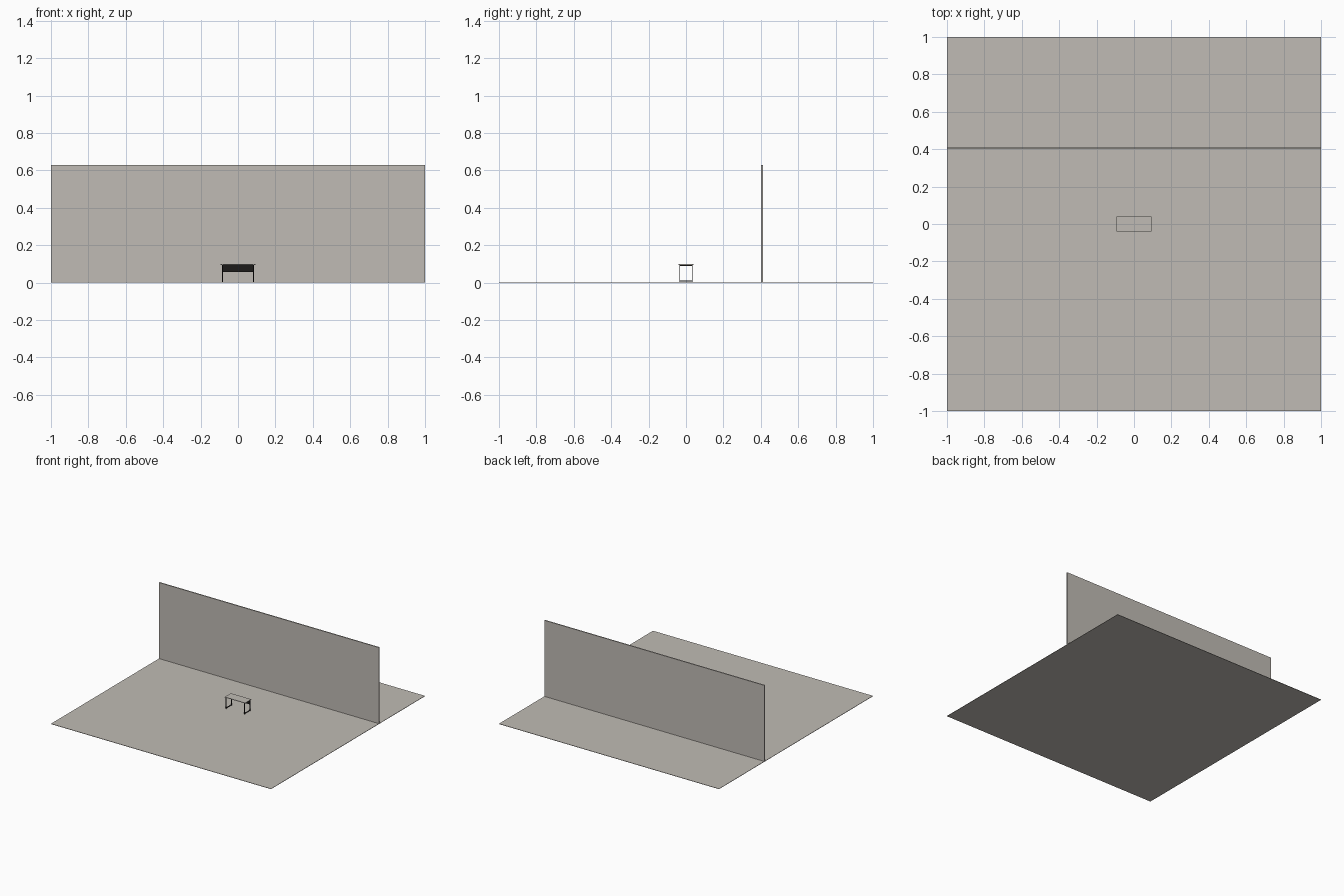
import bpy

if "Cube" in bpy.data.objects:
    bpy.data.objects.remove(bpy.data.objects["Cube"])


def material(name, rgb):
    m = bpy.data.materials.new(name)
    m.diffuse_color = (*rgb, 1.0)
    m.use_nodes = True
    m.node_tree.nodes["Principled BSDF"].inputs["Base Color"].default_value = m.diffuse_color
    return m


stone = material("warm grey", (0.53, 0.50, 0.46))
black = material("black metal", (0.012, 0.011, 0.010))


def box(name, x, y, z, mat):
    """Box from its (min, max) extent on each axis."""
    bpy.ops.mesh.primitive_cube_add(size=1)
    o = bpy.context.object
    o.name = name
    spans = (x, y, z)
    for v in o.data.vertices:
        v.co = [s[1] if c > 0 else s[0] for c, s in zip(v.co, spans)]
    o.data.materials.append(mat)
    return o


# Room: floor slab and back wall
FLOOR = 0.003
box("floor", (-1, 1), (-1, 1), (0, FLOOR), stone)
box("back_wall", (-1, 1), (0.402, 0.411), (FLOOR, 0.628), stone)

# Desk top
box("desk_top", (-0.093, 0.093), (-0.040, 0.040), (0.095, 0.099), stone)

# Closed rectangular leg frame at each end
BAR, DEPTH, LOW, HIGH = 0.005, 0.036, 0.006, 0.095
for side, cx in (("left", -0.084), ("right", 0.084)):
    xs = (cx - BAR / 2, cx + BAR / 2)
    box(side + "_front_leg", xs, (-DEPTH, -DEPTH + BAR), (LOW, HIGH), black)
    box(side + "_back_leg", xs, (DEPTH - BAR, DEPTH), (LOW, HIGH), black)
    inner = (-DEPTH + BAR, DEPTH - BAR)
    box(side + "_foot_bar", xs, inner, (LOW, LOW + BAR), black)
    box(side + "_top_bar", xs, inner, (HIGH - BAR, HIGH), black)
    # Small feet under the frame
    for end, cy in (("front", -DEPTH + BAR / 2), ("back", DEPTH - BAR / 2)):
        box(f"{side}_{end}_foot", xs, (cy - BAR / 2, cy + BAR / 2), (FLOOR, LOW), black)

# Modesty panel between the back legs
box("modesty_panel", (-0.0815, 0.0815), (0.032, 0.035), (0.057, 0.095), black)
